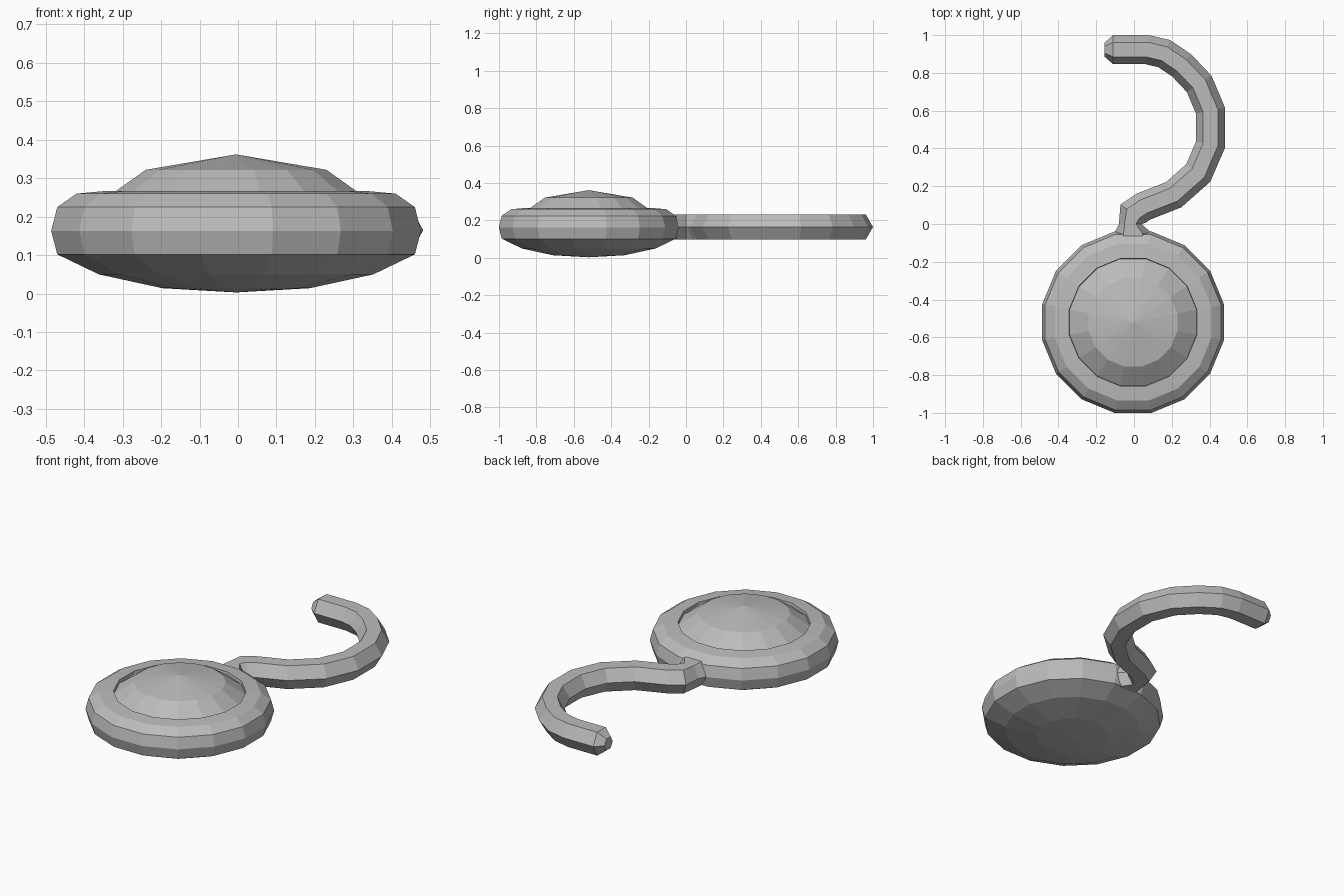
import bpy, bmesh, math
from mathutils import Vector

if "Cube" in bpy.data.objects:
    bpy.data.objects.remove(bpy.data.objects["Cube"], do_unlink=True)

grey = bpy.data.materials.new("plain grey")
grey.use_nodes = True
grey.diffuse_color = (0.5, 0.5, 0.5, 1)
grey.node_tree.nodes["Principled BSDF"].inputs["Base Color"].default_value = (0.5, 0.5, 0.5, 1)


def loft(name, rings):
    """Skin a list of rings with flat quads; one-point rings become fans."""
    bm = bmesh.new()
    loops = [[bm.verts.new(p) for p in ring] for ring in rings]
    for a, b in zip(loops, loops[1:]):
        n = max(len(a), len(b))
        for i in range(n):
            j = (i + 1) % n
            corners = [a[i % len(a)], a[j % len(a)], b[j % len(b)], b[i % len(b)]]
            bm.faces.new(list(dict.fromkeys(corners)))
    for end in (loops[0], loops[-1]):
        if len(end) > 2:
            bm.faces.new(end)
    bmesh.ops.recalc_face_normals(bm, faces=bm.faces)
    mesh = bpy.data.meshes.new(name)
    bm.to_mesh(mesh)
    bm.free()
    mesh.materials.append(grey)
    obj = bpy.data.objects.new(name, mesh)
    bpy.context.collection.objects.link(obj)
    return obj


# Round parts: sixteen sides, flat side towards each axis
SIDES = 16
CENTRE = Vector((-0.005, -0.52, 0))


def turned(name, profile):
    half = math.pi / SIDES
    rings = []
    for r, z in profile:
        r /= math.cos(half)
        count = SIDES if r else 1
        rings.append([CENTRE + Vector((r * math.cos(half * (2 * i + 1)),
                                       r * math.sin(half * (2 * i + 1)), z))
                      for i in range(count)])
    return loft(name, rings)


turned("round_body", [(0, 0.003), (0.192, 0.014), (0.357, 0.05), (0.465, 0.102),
                      (0.481, 0.163), (0.465, 0.225), (0.415, 0.26),
                      (0.338, 0.267), (0.336, 0.25), (0, 0.25)])
turned("domed_lid", [(0, 0.24), (0.336, 0.25), (0.235, 0.322), (0, 0.362)])

# Curled tail: six-sided section swept along a flat path, flared at the root
path = [(-0.005, -0.1), (-0.005, -0.05), (-0.02, 0), (-0.005, 0.055), (0.05, 0.092),
        (0.21, 0.155), (0.34, 0.27), (0.405, 0.42), (0.405, 0.6), (0.345, 0.742),
        (0.252, 0.84), (0.16, 0.902), (0.07, 0.923), (-0.11, 0.923), (-0.155, 0.923)]
points = [Vector((x, y, 0.165)) for x, y in path]
last = len(points) - 1
rings = []
for k, p in enumerate(points):
    before = (p - points[max(k - 1, 0)]).normalized()
    after = (points[min(k + 1, last)] - p).normalized()
    along = (before + after).normalized()
    side = Vector((along.y, -along.x, 0))
    width = 0.077 / max(along.dot(after), along.dot(before), 0.8)
    height = 0.077
    if k < 2:
        side, width = Vector((1, 0, 0)), 0.1
    elif k == 2:
        side, width = Vector((1, 0, 0)), 0.06
    elif k == last:
        width = height = 0.038
    rings.append([p + side * width * math.cos(i * math.pi / 3)
                  + Vector((0, 0, height * math.sin(i * math.pi / 3)))
                  for i in range(6)])
loft("curled_tail", rings)
